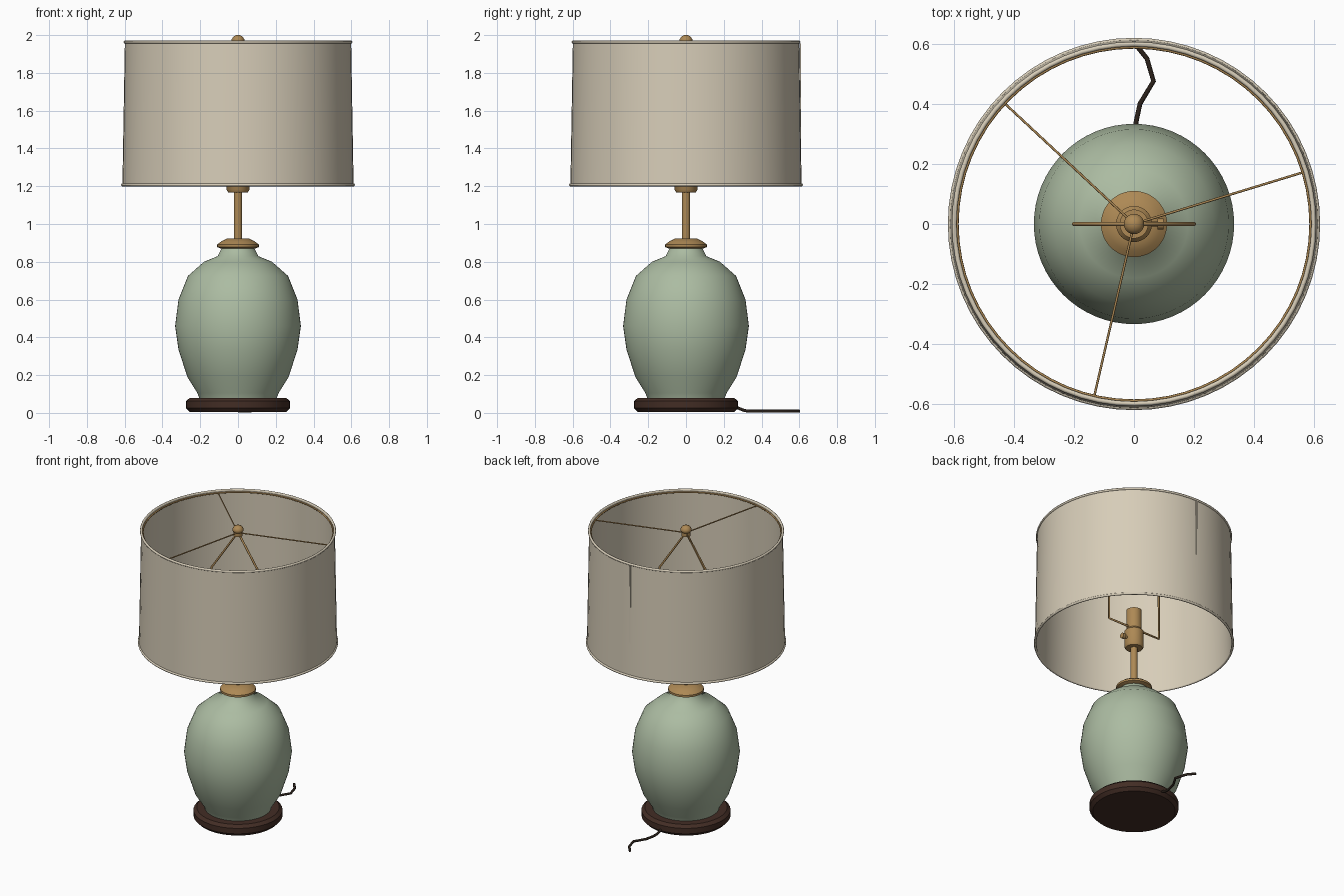
import bpy
import bmesh
from math import cos, sin, pi, radians
from mathutils import Matrix

cube = bpy.data.objects.get("Cube")
if cube:
    bpy.data.objects.remove(cube, do_unlink=True)


def material(name, rgb):
    mat = bpy.data.materials.new(name)
    mat.use_nodes = True
    mat.diffuse_color = (*rgb, 1)
    mat.node_tree.nodes["Principled BSDF"].inputs["Base Color"].default_value = (*rgb, 1)
    return mat


linen = material("linen", (0.68, 0.61, 0.48))
celadon = material("celadon_glaze", (0.41, 0.50, 0.36))
brass = material("aged_brass", (0.42, 0.25, 0.09))
walnut = material("dark_walnut", (0.055, 0.026, 0.018))
rubber = material("cord_brown", (0.025, 0.016, 0.011))


def finish(name, bm, mat, angle=35):
    """Turn a bmesh into a shaded object."""
    bmesh.ops.recalc_face_normals(bm, faces=bm.faces)
    mesh = bpy.data.meshes.new(name)
    bm.to_mesh(mesh)
    bm.free()
    mesh.materials.append(mat)
    obj = bpy.data.objects.new(name, mesh)
    bpy.context.collection.objects.link(obj)
    bpy.ops.object.select_all(action="DESELECT")
    obj.select_set(True)
    bpy.context.view_layer.objects.active = obj
    bpy.ops.object.shade_smooth_by_angle(angle=radians(angle))
    return obj


def lathe(name, profile, mat, segments=48, closed=False, angle=35):
    """Spin (radius, height) points about z; open profiles get end caps."""
    bm = bmesh.new()
    rings = [[bm.verts.new((r * cos(2 * pi * i / segments), r * sin(2 * pi * i / segments), z))
              for i in range(segments)] for r, z in profile]
    pairs = list(zip(rings, rings[1:]))
    if closed:
        pairs.append((rings[-1], rings[0]))
    else:
        bm.faces.new(rings[0])
        bm.faces.new(rings[-1])
    for low, high in pairs:
        for i in range(segments):
            j = (i + 1) % segments
            bm.faces.new((low[i], low[j], high[j], high[i]))
    return finish(name, bm, mat, angle)


def hoop(name, radius, z, thick, mat):
    """Round ring of wire or trim."""
    section = [(radius + thick * cos(2 * pi * k / 8), z + thick * sin(2 * pi * k / 8))
               for k in range(8)]
    return lathe(name, section, mat, segments=64, closed=True, angle=60)


def wire(name, points, thick, mat):
    """Round tube along straight runs."""
    curve = bpy.data.curves.new(name, "CURVE")
    curve.dimensions = "3D"
    curve.bevel_depth = thick
    curve.bevel_resolution = 2
    curve.use_fill_caps = True
    spline = curve.splines.new("POLY")
    spline.points.add(len(points) - 1)
    for p, co in zip(spline.points, points):
        p.co = (*co, 1)
    curve.materials.append(mat)
    obj = bpy.data.objects.new(name, curve)
    bpy.context.collection.objects.link(obj)
    return obj


# Foot and ceramic body
lathe("wooden_base", [(0.255, 0.004), (0.275, 0.025), (0.275, 0.062), (0.255, 0.08)], walnut)
lathe("ceramic_body", [(0.205, 0.078), (0.215, 0.105), (0.268, 0.19), (0.315, 0.335),
                       (0.333, 0.46), (0.315, 0.60), (0.265, 0.725), (0.18, 0.80),
                       (0.107, 0.83), (0.085, 0.875)], celadon, segments=64, angle=60)

# Brass cap, stem and socket
lathe("neck_cap", [(0.085, 0.868), (0.11, 0.878), (0.11, 0.892), (0.09, 0.907),
                   (0.06, 0.922)], brass)
lathe("stem", [(0.022, 0.91), (0.022, 1.18)], brass, segments=24)
lathe("socket_shell", [(0.052, 1.168), (0.06, 1.18), (0.06, 1.285), (0.048, 1.3),
                       (0.048, 1.435)], brass, segments=32)

# Turn switch on the side of the socket
bm = bmesh.new()
for radius, length, x in ((0.009, 0.04, 0.068), (0.018, 0.02, 0.088)):
    bmesh.ops.create_cone(bm, cap_ends=True, segments=16, radius1=radius, radius2=radius,
                          depth=length,
                          matrix=Matrix.Translation((x, 0, 1.225)) @ Matrix.Rotation(pi / 2, 4, "Y"))
finish("switch_knob", bm, brass)

# Harp bowed around the socket
half = [(0.04, 0, 1.31), (0.2, 0, 1.31), (0.2, 0, 1.66), (0.012, 0, 1.935)]
wire("harp", half + [(-x, y, z) for x, y, z in reversed(half)], 0.007, brass)

# Drum shade with rolled rims and a back seam
lathe("shade", [(0.612, 1.205), (0.599, 1.965), (0.591, 1.965), (0.604, 1.205)],
      linen, segments=64, closed=True)
hoop("shade_bottom_rim", 0.611, 1.207, 0.008, linen)
hoop("shade_top_rim", 0.598, 1.963, 0.008, linen)
bm = bmesh.new()
bmesh.ops.create_cube(bm, size=1, matrix=Matrix.Translation((0, 0.604, 1.585))
                      @ Matrix.Diagonal((0.012, 0.008, 0.74, 1)))
finish("shade_seam", bm, linen)

# Spider fitter carrying the shade
hoop("fitter_ring", 0.588, 1.952, 0.005, brass)
for n in range(3):
    a = radians(17 + 120 * n)
    wire(f"fitter_spoke_{n + 1}", [(0.01 * cos(a), 0.01 * sin(a), 1.95),
                                   (0.588 * cos(a), 0.588 * sin(a), 1.95)], 0.004, brass)
lathe("fitter_hub", [(0.028, 1.932), (0.028, 1.957)], brass, segments=24)
lathe("finial", [(0.022, 1.952), (0.034, 1.964), (0.034, 1.978), (0.024, 1.993),
                 (0.008, 2.0)], brass, segments=24, angle=60)

# Power cord trailing behind
wire("power_cord", [(0, 0.25, 0.035), (0, 0.275, 0.026), (0.003, 0.31, 0.012),
                    (0.007, 0.34, 0.009), (0.02, 0.40, 0.009), (0.065, 0.475, 0.009),
                    (0.043, 0.55, 0.009), (0.003, 0.6, 0.009)], 0.008, rubber)
